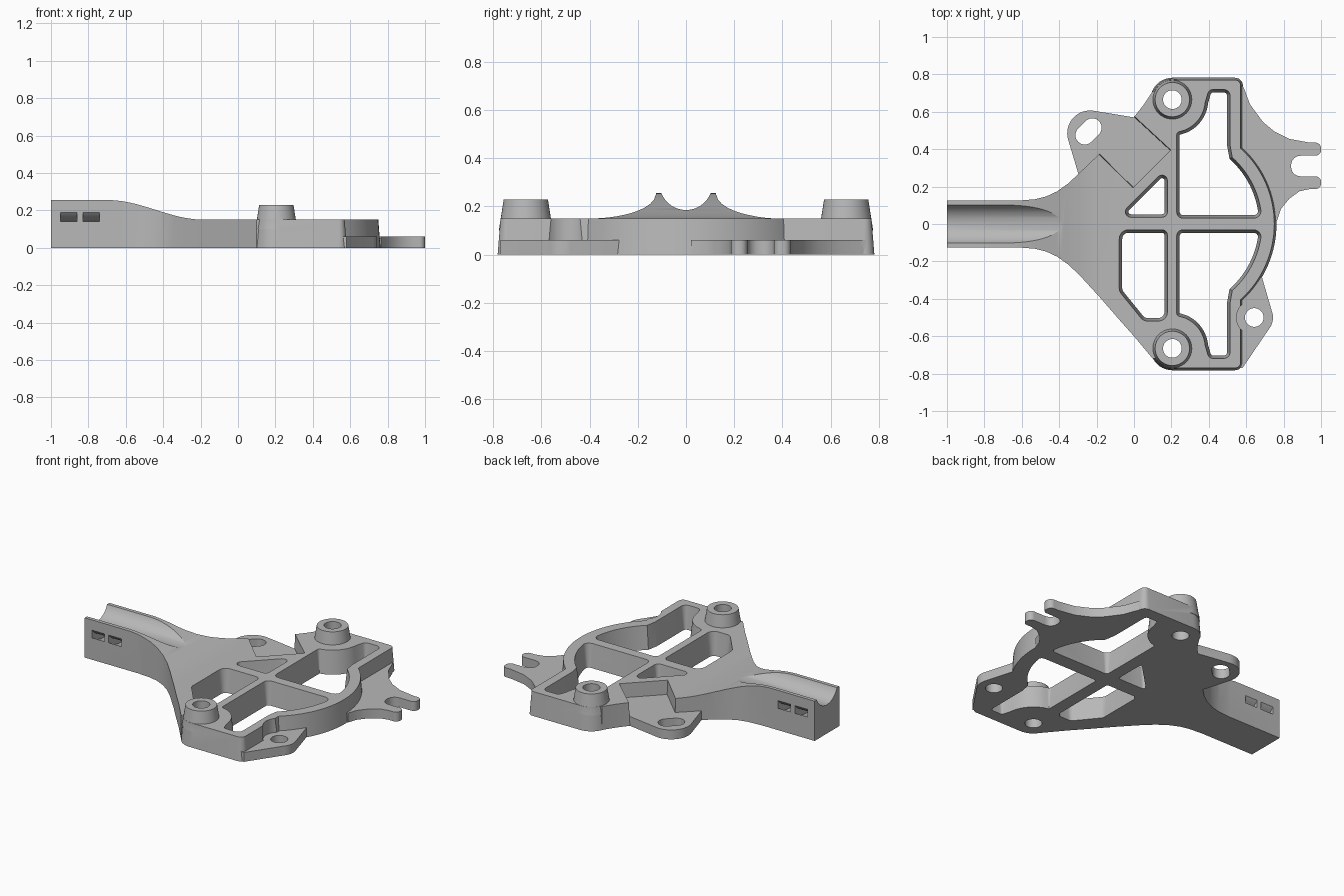
import bpy, bmesh
from math import cos, sin, pi, radians, tan
from mathutils import Matrix, Vector

old = bpy.data.objects.get("Cube")
if old:
    bpy.data.objects.remove(old, do_unlink=True)

gray = bpy.data.materials.new("plain gray")
gray.use_nodes = True
color = (0.48, 0.48, 0.48, 1)
gray.diffuse_color = color
gray.node_tree.nodes["Principled BSDF"].inputs["Base Color"].default_value = color

SIDEWAYS = Matrix.Rotation(pi / 2, 4, "X")  # profile drawn in x, z
ALONG_X = Matrix(((0, 0, 1, 0), (1, 0, 0, 0), (0, 1, 0, 0), (0, 0, 0, 1)))  # profile in y, z


def arc(cx, cy, r, a, b, n=16):
    angles = [radians(a + (b - a) * i / n) for i in range(n + 1)]
    return [(cx + r * cos(t), cy + r * sin(t)) for t in angles]


def circle(cx, cy, r, n=40):
    return arc(cx, cy, r, 0, 360, n)[:-1]


def rounded(points, steps=6):
    """Fillet each corner that carries a radius as its third number."""
    out = []
    for i, p in enumerate(points):
        if len(p) < 3:
            out.append(p)
            continue
        c = Vector(p[:2])
        u = (Vector(points[i - 1][:2]) - c).normalized()
        v = (Vector(points[(i + 1) % len(points)][:2]) - c).normalized()
        half = u.angle(v) / 2
        reach = p[2] / tan(half)
        center = c + (u + v).normalized() * p[2] / sin(half)
        start, end = c + u * reach - center, c + v * reach - center
        turn = start.angle_signed(end)
        for k in range(steps + 1):
            spin = Matrix.Rotation(-turn * k / steps, 2)
            out.append(tuple(center + spin @ start))
    return out


def offset(points, d):
    """Grow a counter-clockwise outline by d."""
    out = []
    for i, p in enumerate(points):
        p = Vector(p)
        a = (p - Vector(points[i - 1])).normalized()
        b = (Vector(points[(i + 1) % len(points)]) - p).normalized()
        na, nb = Vector((a.y, -a.x)), Vector((b.y, -b.x))
        out.append(p + (na + nb) * d / (1 + max(na.dot(nb), -0.5)))
    return out


def prism(name, points, z0, z1, draft=0, matrix=None):
    """Extrude an outline; draft grows the bottom outline."""
    bm = bmesh.new()
    low = [bm.verts.new((p[0], p[1], z0)) for p in offset(points, draft)]
    top = [bm.verts.new((p[0], p[1], z1)) for p in points]
    bm.faces.new(low[::-1])
    bm.faces.new(top)
    for i in range(len(low)):
        bm.faces.new((low[i - 1], low[i], top[i], top[i - 1]))
    if matrix:
        bm.transform(matrix)
    bmesh.ops.recalc_face_normals(bm, faces=bm.faces)
    mesh = bpy.data.meshes.new(name)
    bm.to_mesh(mesh)
    bm.free()
    mesh.materials.append(gray)
    obj = bpy.data.objects.new(name, mesh)
    bpy.context.collection.objects.link(obj)
    return obj


def combine(target, tool, operation):
    mod = target.modifiers.new(operation.lower(), "BOOLEAN")
    mod.operation, mod.solver, mod.object = operation, "EXACT", tool
    bpy.context.view_layer.objects.active = target
    bpy.ops.object.modifier_apply(modifier=mod.name)
    bpy.data.objects.remove(tool, do_unlink=True)


def flip(points):
    return [(p[0], -p[1], *p[2:]) for p in reversed(points)]


# Handle and deck, with the top sloping down from the handle
flare = [(-1, .125), (-.62, .125), (-.53, .132), (-.47, .147), (-.41, .175),
         (-.35, .218), (-.29, .275)]
lower = flip(flare)[::-1] + [(-.18, -.395), (-.08, -.51), (0, -.6), (.1, -.72)]
upper = [(.1, .71), (.05, .635), (0, .572), (-.185, .375)]
body = prism("bracket", lower + [(.25, -.7), (.25, .7)] + upper + flare[::-1], 0, .3)
slope = [(-.7 + .52 * t, .15 + .105 * (1 + cos(pi * t)) / 2) for t in [i / 20 for i in range(21)]]
side = [(-1.1, -.1), (.5, -.1), (.5, .15)] + slope[::-1] + [(-1.1, .255)]
combine(body, prism("side_profile", side, -1, 1, 0, SIDEWAYS), "INTERSECT")

# Right-hand frame with a curved rim and drafted walls
frame = (arc(.205, -.665, .105, 180, 270, 10) + rounded([(.2, -.77), (.57, -.77, .03), (.57, -.42)])[1:]
         + arc(.205, 0, .545, -48, 48, 32)
         + rounded([(.57, .42), (.57, .77, .03), (.2, .77)])[:-1]
         + arc(.205, .665, .105, 90, 180, 10))
combine(body, prism("frame", frame, 0, .15, .012), "UNION")

# Diagonal notch and clearance around the ear
notch = [(.2, .395), (-.2, .765), (-.6, .785), (-.005, .19)]
combine(body, prism("notch", notch, -.1, .2, -.012), "DIFFERENCE")
combine(body, prism("ear_clearance", circle(.643, -.5, .095), -.1, .2), "DIFFERENCE")

# Thin mounting tab, fork and ear
tab = ([(.03, .57), (0, .57)] + arc(-.235, .485, .122, 80, 195)
       + [(-.295, .26), (-.2, .1), (.25, .1), (.25, .39)])
fork = rounded([(.4, .02), (.765, .02), (.785, .08), (.83, .135), (.885, .175), (.94, .187),
                (1, .187, .03), (1, .255, .03), (.84, .255, .05), (.84, .365, .05),
                (1, .365, .03), (1, .435, .03), (.94, .435), (.83, .455), (.75, .495),
                (.69, .545), (.62, .64), (.59, .72), (.575, .75), (.4, .75)])
ear = [(.5, -.27), (.5, -.77), (.58, -.77)] + arc(.643, -.5, .1, -40, 12) + [(.68, -.27)]
for name, outline in (("tab", tab), ("fork", fork), ("ear", ear)):
    combine(body, prism(name, outline, 0, .06), "UNION")

# Tapered screw bosses with through holes
for y in (-.665, .665):
    combine(body, prism("boss", circle(.205, y, .092), .1, .228, .02), "UNION")
    combine(body, prism("boss_hole", circle(.205, y, .05), -.1, .4), "DIFFERENCE")

# Weight-saving pockets, wider at the top
large = ([(.227, .03, .035), (.695, .03, .04)] + arc(.205, 0, .48, 10, 48, 14)
         + [(.515, .42), (.515, .72, .035), (.4, .72, .03)]
         + arc(.205, .665, .175, -5, -68, 14) + [(.227, .49, .02)])
small = [(-.09, .035, .03), (.18, .035, .03), (.18, .305, .03)]
left = [(-.08, -.03, .05), (-.08, -.36, .05), (.05, -.52, .05), (.18, -.52, .05), (.18, -.03, .03)]
for outline in (large, flip(large), small, left):
    combine(body, prism("pocket", rounded(outline), -.01, .16, -.018), "DIFFERENCE")

# Ear hole and slotted tab hole
combine(body, prism("ear_hole", circle(.643, -.5, .05), -.1, .1), "DIFFERENCE")
slot = arc(-.263, .475, .05, 135, 315) + arc(-.223, .515, .05, -45, 135)
combine(body, prism("tab_slot", slot, -.1, .1), "DIFFERENCE")

# Round channel along the handle, with curved strap slots below it
combine(body, prism("channel", circle(0, .294, .109, 64), -1.1, -.3, 0, ALONG_X), "DIFFERENCE")
strap = arc(0, .294, .198, 190, 350, 32) + arc(0, .294, .163, 350, 190, 32)
for x in (-.95, -.83):
    combine(body, prism("strap_slot", strap, x, x + .09, 0, ALONG_X), "DIFFERENCE")

bpy.ops.object.select_all(action="DESELECT")
body.select_set(True)
bpy.context.view_layer.objects.active = body
bpy.ops.object.shade_smooth_by_angle(angle=radians(25))
